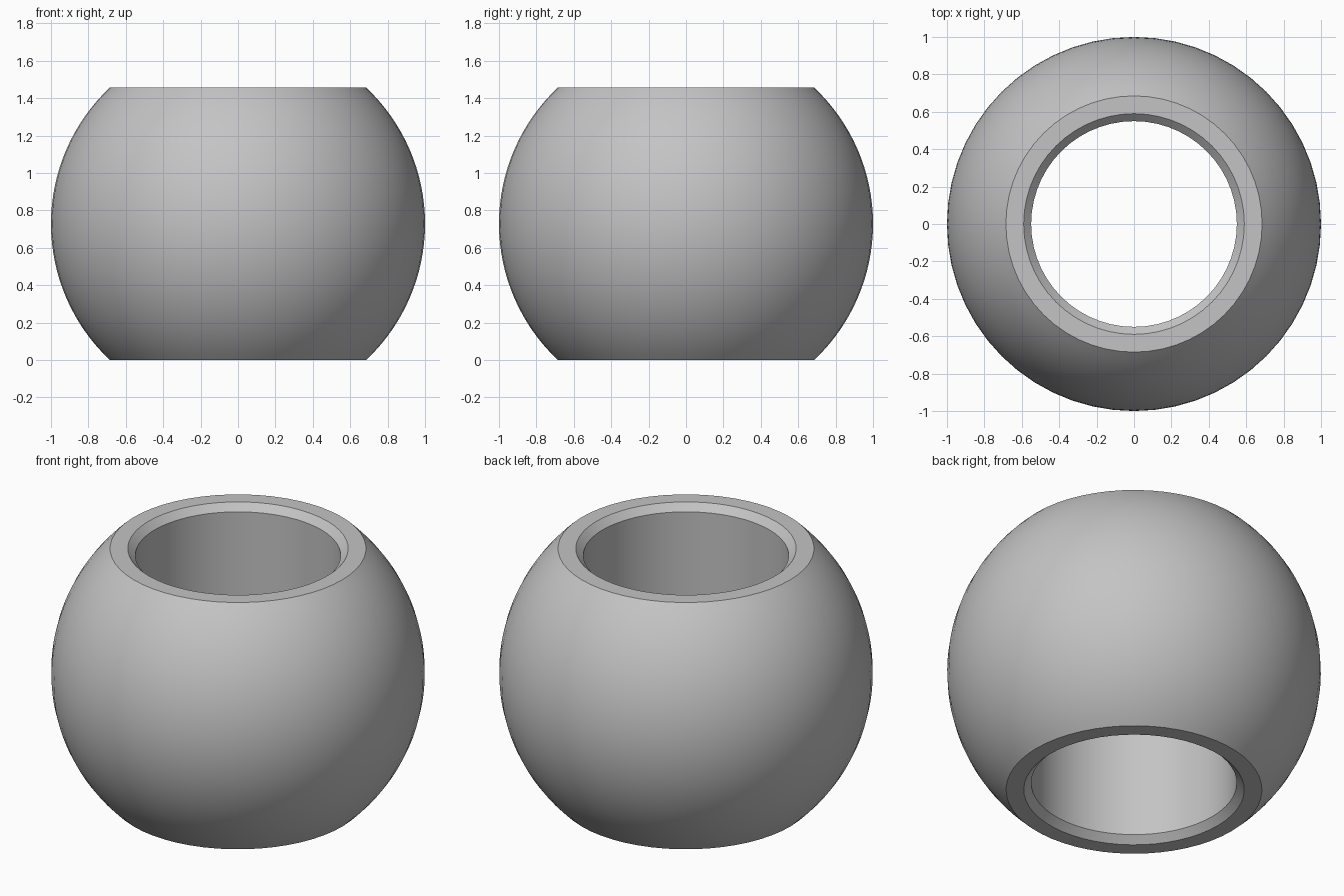
import bpy
import bmesh
import math

RADIUS = 1.0         # ball
RIM = 0.685          # outer edge of the flat ends
BORE = 0.55
CHAMFER = 0.04
SEGMENTS = 56
RINGS = 32

cube = bpy.data.objects.get("Cube")
if cube:
    bpy.data.objects.remove(cube, do_unlink=True)

# Plain grey metal
grey = bpy.data.materials.new("grey")
grey.use_nodes = True
color = (0.55, 0.55, 0.55, 1.0)
grey.diffuse_color = color
grey.node_tree.nodes["Principled BSDF"].inputs["Base Color"].default_value = color

# Closed profile: spherical outside, flat ends, chamfered bore
limit = math.acos(RIM / RADIUS)
half = RADIUS * math.sin(limit)
angles = [limit * (2 * i / RINGS - 1) for i in range(RINGS + 1)]
profile = [(RADIUS * math.cos(a), RADIUS * math.sin(a) + half) for a in angles]
profile += [(BORE + CHAMFER, 2 * half), (BORE, 2 * half - CHAMFER),
            (BORE, CHAMFER), (BORE + CHAMFER, 0)]

# Revolve the profile around z
bm = bmesh.new()
rings = []
for s in range(SEGMENTS):
    t = 2 * math.pi * s / SEGMENTS
    rings.append([bm.verts.new((r * math.cos(t), r * math.sin(t), z))
                  for r, z in profile])
count = len(profile)
for s in range(SEGMENTS):
    a, b = rings[s], rings[(s + 1) % SEGMENTS]
    for i in range(count):
        j = (i + 1) % count
        bm.faces.new((a[i], b[i], b[j], a[j]))
bmesh.ops.recalc_face_normals(bm, faces=bm.faces)

mesh = bpy.data.meshes.new("bored_ball")
bm.to_mesh(mesh)
bm.free()
ball = bpy.data.objects.new("bored_ball", mesh)
mesh.materials.append(grey)
bpy.context.collection.objects.link(ball)

# Smooth shading with sharp rims
bpy.context.view_layer.objects.active = ball
ball.select_set(True)
bpy.ops.object.shade_smooth_by_angle(angle=math.radians(30))
